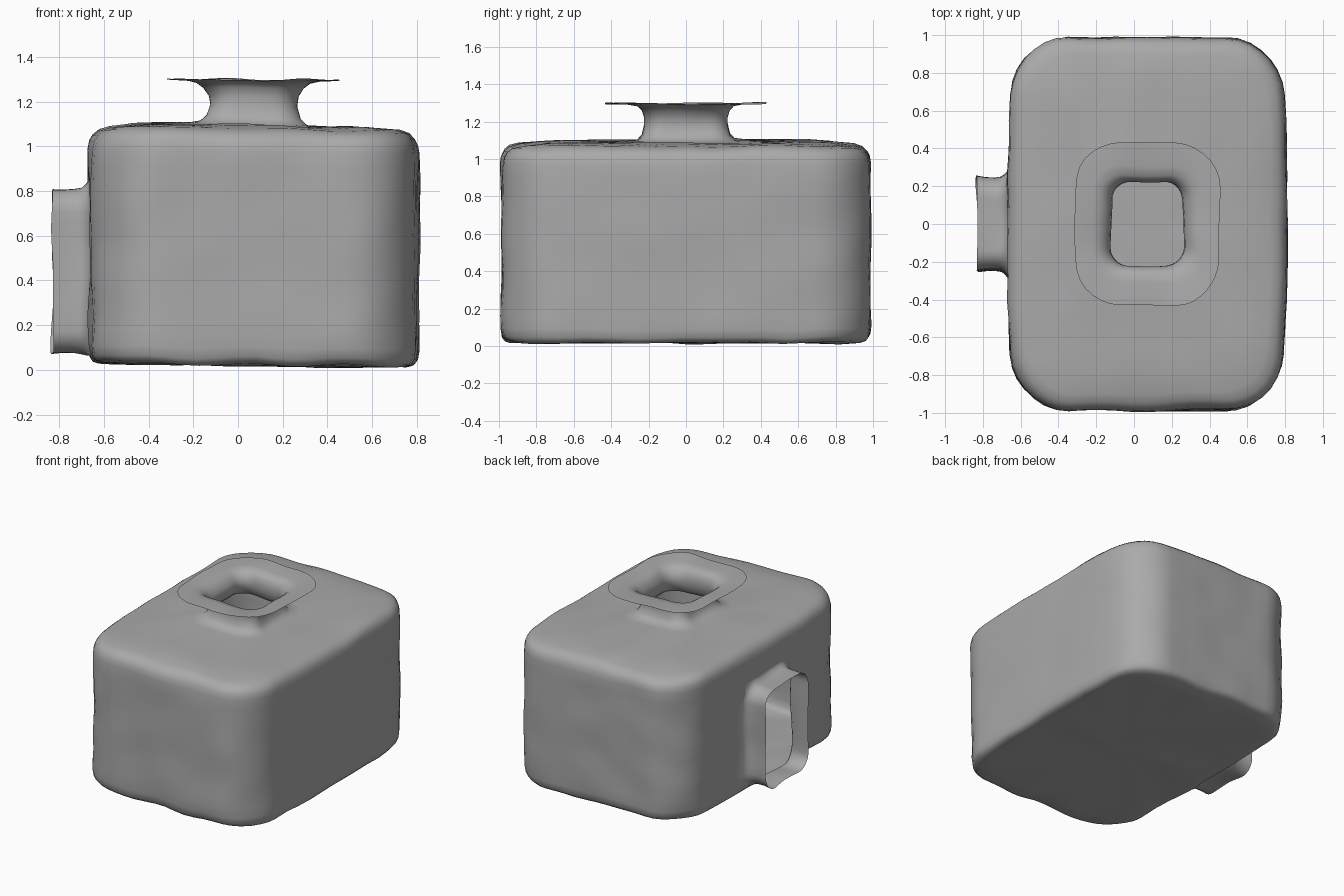
import bpy, bmesh, math
from mathutils import Vector, noise

cube = bpy.data.objects.get("Cube")
if cube:
    bpy.data.objects.remove(cube)

clay = bpy.data.materials.new("clay_grey")
GREY = (0.4, 0.4, 0.4, 1)
clay.diffuse_color = GREY
clay.use_nodes = True
clay.node_tree.nodes["Principled BSDF"].inputs["Base Color"].default_value = GREY


def rounded_ring(hu, hv, r, arc=7, side=10):
    """Rounded rectangle outline with a fixed point count."""
    corners = []
    for i, (su, sv) in enumerate([(1, 1), (-1, 1), (-1, -1), (1, -1)]):
        corners.append([])
        for k in range(arc + 1):
            a = (i + k / arc) * math.pi / 2
            corners[i].append(Vector((su * (hu - r) + r * math.cos(a),
                                      sv * (hv - r) + r * math.sin(a))))
    points = []
    for i, corner in enumerate(corners):
        start, end = corner[-1], corners[(i + 1) % 4][0]
        points += corner
        points += [start.lerp(end, k / side) for k in range(1, side)]
    return points


def loft(name, sections, place):
    """Closed skin through (half_u, half_v, radius, height) sections."""
    bm = bmesh.new()
    rings = [[bm.verts.new(place(p.x, p.y, w)) for p in rounded_ring(hu, hv, r)]
             for hu, hv, r, w in sections]
    n = len(rings[0])
    for a, b in zip(rings, rings[1:]):
        for i in range(n):
            j = (i + 1) % n
            bm.faces.new((a[i], a[j], b[j], b[i]))
    bm.faces.new(rings[0])
    bm.faces.new(rings[-1])
    bmesh.ops.recalc_face_normals(bm, faces=bm.faces)
    mesh = bpy.data.meshes.new(name)
    bm.to_mesh(mesh)
    bm.free()
    obj = bpy.data.objects.new(name, mesh)
    bpy.context.collection.objects.link(obj)
    mesh.materials.append(clay)
    return obj


# Body sections: underside, rounded walls, domed top
HX, HY, R = 0.74, 0.985, 0.3
body = [(HX * s, HY * s, R * s, 0.022) for s in (0.15, 0.4, 0.65, 0.85)]
body += [(HX - d, HY - d, R - d / 2, z) for d, z in
         [(0.05, 0.025), (0.022, 0.034), (0.006, 0.055), (0, 0.1)]]
body += [(HX, HY, R, 0.1 + 0.073 * k) for k in range(1, 13)]
body += [(HX - d, HY - d, R - d / 2, z) for d, z in
         [(0.006, 1.015), (0.02, 1.042), (0.045, 1.064), (0.09, 1.078),
          (0.2, 1.09), (0.32, 1.096)]]
# Neck sections, ending in a wide thin flange
body += [(0.285, 0.33, 0.15, 1.099), (0.235, 0.265, 0.12, 1.107), (0.207, 0.24, 0.1, 1.135),
         (0.19, 0.228, 0.1, 1.185), (0.195, 0.228, 0.1, 1.225), (0.22, 0.24, 0.11, 1.262),
         (0.25, 0.262, 0.12, 1.284), (0.29, 0.31, 0.15, 1.293), (0.385, 0.43, 0.24, 1.298)]


def place_body(u, v, w):
    """Walls draw in towards the ends, and the whole body leans a little."""
    return (0.07 + u * (1 - 0.05 * v * v), v, w - 0.014 * u)


shell = loft("hollow_body", body, place_body)

# Side doorway tube, flared where it meets the wall but flat underneath
tube = [(0.245 + d, 0.36 + d, 0.1 + d, x) for d, x in
        [(0.04, -0.5), (0.045, -0.66), (0.02, -0.68), (0.004, -0.7),
         (0, -0.73), (0, -0.78), (0.006, -0.83)]]
doorway = loft("doorway_helper", tube, lambda u, v, w: (w, u, max(v + 0.442, 0.075)))

join = shell.modifiers.new("join_doorway", "BOOLEAN")
join.operation = "UNION"
join.solver = "EXACT"
join.object = doorway
bpy.context.view_layer.objects.active = shell
shell.select_set(True)
bpy.ops.object.modifier_apply(modifier=join.name)
bpy.data.objects.remove(doorway)

# Open the doorway and the neck, then give the skin a hand-shaped wobble
bm = bmesh.new()
bm.from_mesh(shell.data)
bm.normal_update()
caps = [f for f in bm.faces
        if all(v.co.x < -0.82 for v in f.verts)
        or (f.normal.z > 0.9 and all(v.co.z > 1.288 for v in f.verts))]
bmesh.ops.delete(bm, geom=caps, context="FACES")
for v in bm.verts:
    v.co += noise.noise_vector(v.co * 4) * 0.014
bm.to_mesh(shell.data)
bm.free()
bpy.ops.object.shade_smooth_by_angle(angle=math.radians(50))
